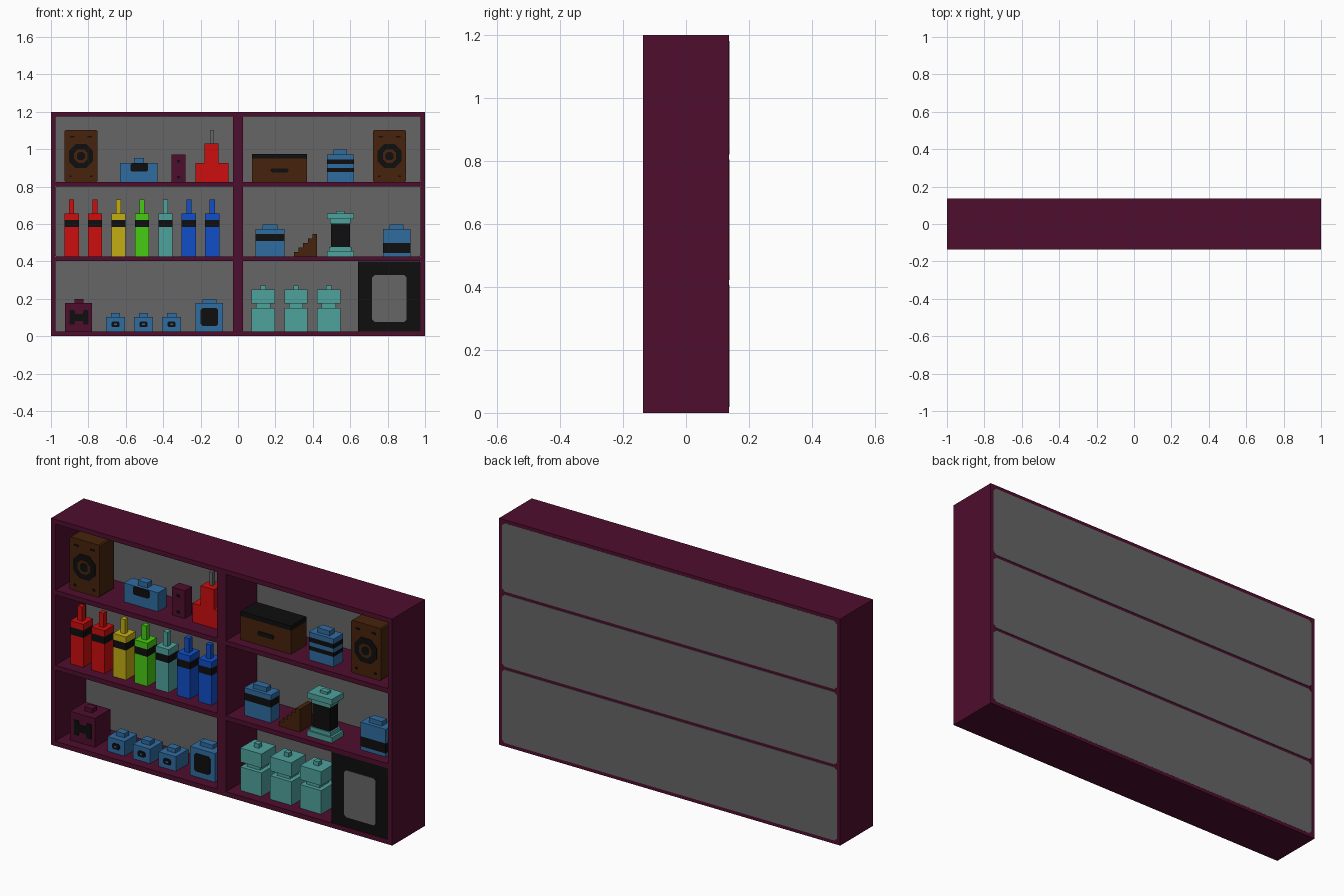
import bpy, bmesh, math

cube = bpy.data.objects.get("Cube")
if cube:
    bpy.data.objects.remove(cube, do_unlink=True)


def material(name, rgb):
    """Flat material from 0-255 display colour."""
    lin = [((c / 255 + 0.055) / 1.055) ** 2.4 if c > 10 else c / 255 / 12.92 for c in rgb]
    m = bpy.data.materials.new(name)
    m.diffuse_color = (*lin, 1)
    m.use_nodes = True
    bsdf = m.node_tree.nodes["Principled BSDF"]
    bsdf.inputs["Base Color"].default_value = (*lin, 1)
    bsdf.inputs["Roughness"].default_value = 0.8
    return m


PLUM = material("plum", (78, 13, 45))
GREY = material("grey", (102, 102, 102))
BROWN = material("brown", (70, 35, 12))
BLACK = material("black", (14, 14, 14))
BLUE = material("steel blue", (48, 108, 160))
RED = material("red", (204, 14, 14))
YELLOW = material("yellow", (196, 174, 20))
GREEN = material("green", (70, 204, 18))
TEAL = material("teal", (78, 162, 157))
ROYAL = material("royal blue", (17, 78, 200))

F, B = -0.137, 0.137          # front and back of the case
T = 0.004                     # plate thickness


def prism(name, pts, y0, y1, mat):
    """Extrude an x-z outline from y0 to y1."""
    bm = bmesh.new()
    face = bm.faces.new([bm.verts.new((x, y0, z)) for x, z in pts])
    ext = bmesh.ops.extrude_face_region(bm, geom=[face])
    for v in ext["geom"]:
        if isinstance(v, bmesh.types.BMVert):
            v.co.y = y1
    bmesh.ops.recalc_face_normals(bm, faces=bm.faces[:])
    me = bpy.data.meshes.new(name)
    bm.to_mesh(me)
    bm.free()
    me.materials.append(mat)
    ob = bpy.data.objects.new(name, me)
    bpy.context.collection.objects.link(ob)
    return ob


def box(name, x0, x1, z0, z1, y0, y1, mat, c=0):
    """Box, with optional corners cut by c in the x-z plane."""
    if c:
        pts = [(x0 + c, z0), (x1 - c, z0), (x1, z0 + c), (x1, z1 - c),
               (x1 - c, z1), (x0 + c, z1), (x0, z1 - c), (x0, z0 + c)]
    else:
        pts = [(x0, z0), (x1, z0), (x1, z1), (x0, z1)]
    return prism(name, pts, y0, y1, mat)


def plate(name, x0, x1, z0, z1, y, mat, c=0, lift=1):
    """Thin detail on a front face at depth y."""
    return box(name, x0, x1, z0, z1, y - T * lift, y + 0.001, mat, c)


def stack(name, x0, x1, y0, y1, z, layers):
    """Pile of coloured layers: (top height, material)."""
    for top, mat in layers:
        box(name, x0, x1, z, top, y0, y1, mat)
        z = top


def knob(name, cx, half, z0, z1, cy, mat, hy=0.02):
    box(name, cx - half, cx + half, z0, z1, cy - hy, cy + hy, mat)


# Case: sides, top, bottom, shelves, divider, back panels
for s, n in ((-1, "right_side"), (1, "left_side")):
    box(n, s * 1.0, s * 0.975, 0, 1.2, F, B, PLUM)
box("case_bottom", -0.975, 0.975, 0, 0.025, F, B, PLUM)
box("case_top", -0.975, 0.975, 1.175, 1.2, F, B, PLUM)
for z in (0.402, 0.8):
    box("shelf", -0.975, 0.975, z, z + 0.025, F, B - 0.003, PLUM)
box("divider", -0.028, 0.026, 0.02, 1.18, F, B - 0.01, PLUM)
for z0, z1 in ((0.018, 0.407), (0.422, 0.805), (0.82, 1.182)):
    box("back_panel", -0.982, 0.982, z0, z1, B - 0.016, B + 0.0005, GREY, 0.015)

# Speakers
for cx in (-0.84, 0.81):
    y = -0.085
    box("speaker_cabinet", cx - 0.088, cx + 0.088, 0.825, 1.102, y, y + 0.12, BROWN, 0.006)
    for r, mat, k in ((0.064, BLACK, 1), (0.036, BROWN, 1.4), (0.022, BLACK, 1.8)):
        plate("speaker_cone", cx - r, cx + r, 0.963 - r, 0.963 + r, y, mat, r * 0.55, k)
    for s in (-1, 1):
        plate("speaker_slot", cx + s * 0.047 - 0.012, cx + s * 0.047 + 0.012, 1.062, 1.07, y, BLACK)
        plate("speaker_foot_dot", cx + s * 0.055 - 0.006, cx + s * 0.055 + 0.006, 0.85, 0.86, y, BLACK)

# Top left shelf: wide tin, narrow box, red handset
box("wide_tin", -0.63, -0.43, 0.825, 0.925, -0.055, 0.015, BLUE)
knob("wide_tin_knob", -0.53, 0.027, 0.925, 0.952, -0.02, BLUE)
plate("wide_tin_label", -0.575, -0.48, 0.88, 0.925, -0.055, BLACK, 0.008)
box("narrow_box", -0.356, -0.28, 0.825, 0.972, -0.045, 0.015, PLUM)
for z in (0.935, 0.85):
    plate("narrow_box_dot", -0.325, -0.311, z - 0.006, z + 0.006, -0.045, BLACK)
box("handset_base", -0.228, -0.052, 0.825, 0.925, -0.055, 0.025, RED)
box("handset_tower", -0.18, -0.103, 0.925, 1.03, -0.055, 0.025, RED)
box("handset_aerial", -0.15, -0.132, 1.03, 1.102, -0.024, -0.006, GREY)

# Top right shelf: chest and striped tin
stack("chest", 0.075, 0.37, -0.085, 0.045, 0.825, ((0.95, BROWN), (0.975, BLACK)))
plate("chest_handle", 0.175, 0.27, 0.876, 0.898, -0.085, BLACK, 0.007)
stack("striped_tin", 0.475, 0.62, -0.085, -0.005, 0.825,
      ((0.878, BLUE), (0.9, BLACK), (0.921, BLUE), (0.946, BLACK), (0.972, BLUE)))
knob("striped_tin_knob", 0.547, 0.036, 0.972, 0.997, -0.045, BLUE)

# Bottles
for i, mat in enumerate((RED, RED, YELLOW, GREEN, TEAL, ROYAL, ROYAL)):
    cx = -0.889 + i * 0.1252
    stack("bottle", cx - 0.038, cx + 0.038, -0.08, 0.0, 0.427,
          ((0.583, mat), (0.622, BLACK), (0.655, mat)))
    knob("bottle_neck", cx, 0.0135, 0.655, 0.73, -0.04, mat, 0.0135)

# Middle right shelf: two banded tins, steps, spool
stack("banded_tin", 0.093, 0.248, -0.08, -0.005, 0.427, ((0.508, BLUE), (0.547, BLACK), (0.573, BLUE)))
knob("banded_tin_knob", 0.17, 0.04, 0.573, 0.597, -0.042, BLUE)
stack("low_banded_tin", 0.775, 0.922, -0.08, 0.0, 0.427, ((0.445, BLUE), (0.498, BLACK), (0.573, BLUE)))
knob("low_banded_tin_knob", 0.848, 0.038, 0.573, 0.597, -0.04, BLUE)
steps = [(0.422, 0.427), (0.422, 0.547)]
for i in range(5):
    x, z = 0.422 - (i + 1) * 0.0245, 0.547 - i * 0.024
    steps += [(x, z), (x, z - 0.024)]
prism("steps", steps[:-1] + [(0.2995, 0.427)], -0.085, 0.015, BROWN)
for x, z0, z1, mat in ((0.072, 0.427, 0.455, TEAL), (0.06, 0.455, 0.476, TEAL), (0.051, 0.476, 0.603, BLACK),
                       (0.055, 0.603, 0.627, TEAL), (0.072, 0.627, 0.657, TEAL), (0.022, 0.657, 0.67, TEAL)):
    knob("spool", 0.547, x, z0, z1, -0.05, mat, x * 0.68)

# Bottom left shelf: plum tin with bow, small tins, windowed tin
box("plum_tin", -0.925, -0.78, 0.025, 0.177, -0.085, 0.045, PLUM)
knob("plum_tin_knob", -0.85, 0.023, 0.177, 0.198, -0.02, PLUM)
prism("bow", [(-0.9, 0.062), (-0.875, 0.062), (-0.87, 0.082), (-0.83, 0.082), (-0.825, 0.062), (-0.8, 0.062),
              (-0.8, 0.14), (-0.825, 0.14), (-0.83, 0.12), (-0.87, 0.12), (-0.875, 0.14), (-0.9, 0.14)],
      -0.085 - T, -0.084, BLACK)
for cx in (-0.655, -0.505, -0.355):
    box("small_tin", cx - 0.05, cx + 0.05, 0.025, 0.102, -0.085, 0.02, BLUE)
    knob("small_tin_knob", cx, 0.025, 0.102, 0.124, -0.032, BLUE)
    plate("small_tin_badge", cx - 0.022, cx + 0.022, 0.048, 0.078, -0.085, BLACK, 0.007)
    plate("small_tin_dot", cx - 0.007, cx + 0.007, 0.059, 0.067, -0.085, BLUE, 0, 1.5)
box("window_tin", -0.226, -0.08, 0.025, 0.177, -0.08, 0.03, BLUE)
knob("window_tin_knob", -0.153, 0.037, 0.177, 0.198, -0.025, BLUE)
plate("window_tin_label", -0.2, -0.106, 0.055, 0.15, -0.08, BLACK, 0.01)

# Bottom right shelf: stacked jars and screen
for cx in (0.135, 0.31, 0.485):
    for h, z0, z1 in ((0.062, 0.025, 0.15), (0.038, 0.15, 0.176), (0.062, 0.176, 0.25), (0.014, 0.25, 0.272)):
        knob("jar", cx, h, z0, z1, -0.025, TEAL, h if h < 0.05 else 0.06)
box("screen_case", 0.642, 0.975, 0.025, 0.4, F + 0.004, 0.11, BLACK)
plate("screen", 0.717, 0.902, 0.077, 0.326, F + 0.004, GREY, 0.012, 0.6)
